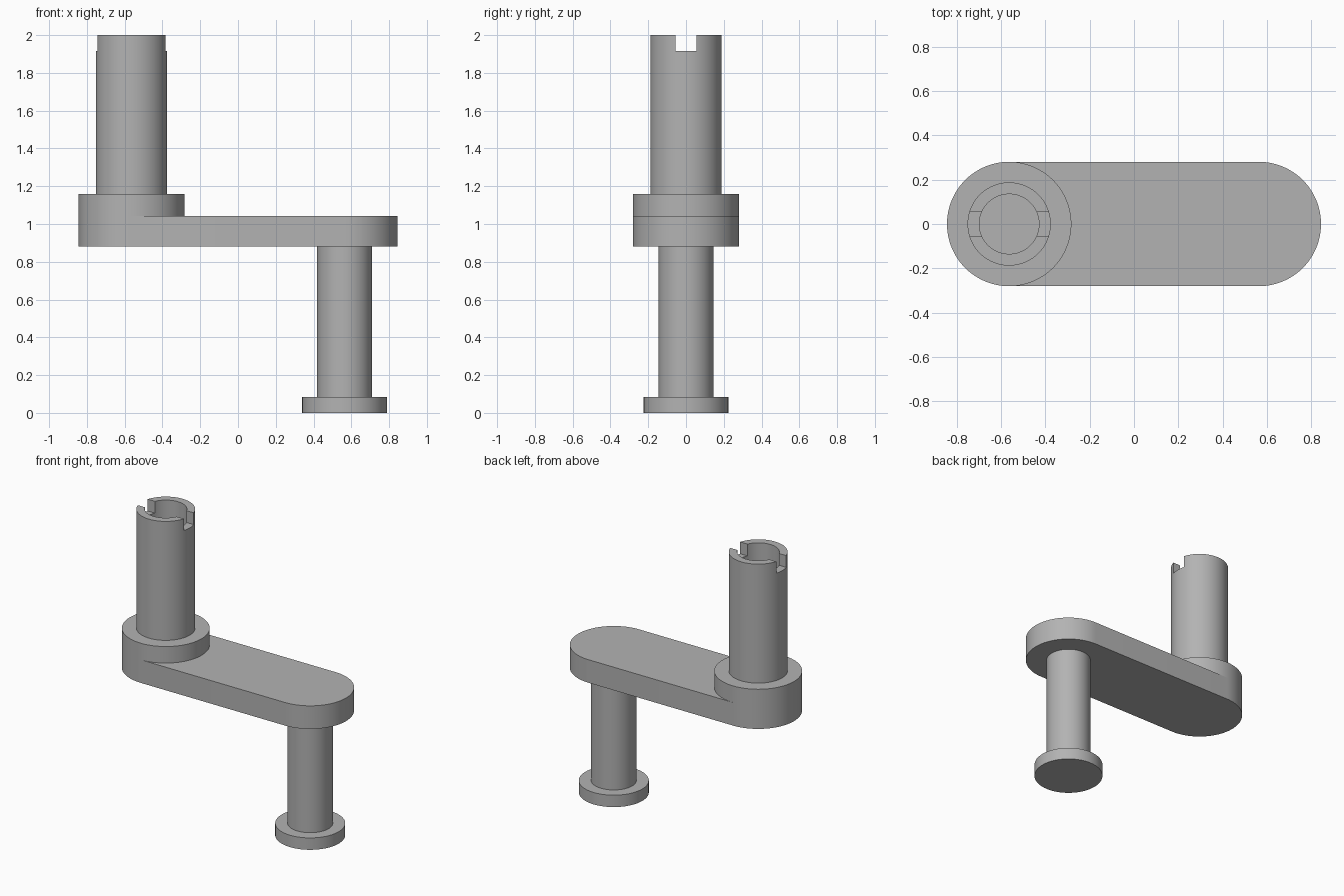
import bpy, bmesh, math
from mathutils import Matrix, Vector

cube = bpy.data.objects.get("Cube")
if cube:
    bpy.data.objects.remove(cube, do_unlink=True)

GREY = (0.45, 0.45, 0.45, 1.0)
mat = bpy.data.materials.new("plain grey")
mat.use_nodes = True
mat.diffuse_color = GREY
mat.node_tree.nodes["Principled BSDF"].inputs["Base Color"].default_value = GREY

PIVOT = 0.564       # distance of each post axis from the centre
ARM_R = 0.281
ARM_Z = (0.88, 1.043)
SEGMENTS = 96


def make_object(name, bm, x=0.0):
    bmesh.ops.recalc_face_normals(bm, faces=bm.faces)
    mesh = bpy.data.meshes.new(name)
    bm.to_mesh(mesh)
    bm.free()
    mesh.materials.append(mat)
    obj = bpy.data.objects.new(name, mesh)
    obj.location.x = x
    bpy.context.collection.objects.link(obj)
    return obj


def lathe(name, profile, x):
    """Closed solid of revolution; the profile starts and ends on the axis."""
    bm = bmesh.new()
    verts = [bm.verts.new((r, 0, z)) for r, z in profile]
    edges = [bm.edges.new(pair) for pair in zip(verts, verts[1:])]
    bmesh.ops.spin(bm, geom=verts + edges, cent=(0, 0, 0), axis=(0, 0, 1),
                   angle=math.tau, steps=SEGMENTS, use_duplicate=False)
    bmesh.ops.remove_doubles(bm, verts=bm.verts, dist=0.0001)
    return make_object(name, bm, x)


def smooth(obj):
    bpy.ops.object.select_all(action='DESELECT')
    obj.select_set(True)
    bpy.context.view_layer.objects.active = obj
    bpy.ops.object.shade_smooth_by_angle(angle=math.radians(30))


# Crank arm: a flat slab with rounded ends
bm = bmesh.new()
outline = []
half = SEGMENTS // 2
for side in (1, -1):
    for i in range(half + 1):
        a = side * math.pi / 2 - math.pi / 2 * (1 + side) + math.pi * i / half
        if side < 0:
            a += math.pi
        outline.append(bm.verts.new((side * PIVOT + ARM_R * math.cos(a),
                                     ARM_R * math.sin(a), ARM_Z[0])))
base = bm.faces.new(outline)
top = bmesh.ops.extrude_face_region(bm, geom=[base], use_keep_orig=True)
bmesh.ops.translate(bm, vec=(0, 0, ARM_Z[1] - ARM_Z[0]),
                    verts=[g for g in top["geom"] if isinstance(g, bmesh.types.BMVert)])
arm = make_object("crank_arm", bm)

# Upper post: round boss, shaft and hollow tip
upper = lathe("slotted_post", [
    (0, ARM_Z[1]), (ARM_R, ARM_Z[1]), (ARM_R, 1.16), (0.188, 1.16),
    (0.188, 2.0), (0.135, 2.0), (0.135, 1.16), (0, 1.16)], -PIVOT)

# Slot across the tip of the post
bm = bmesh.new()
bmesh.ops.create_cube(bm, size=1, matrix=Matrix.LocRotScale(
    Vector((0, 0, 2.017)), None, Vector((0.6, 0.11, 0.2))))
cutter = make_object("slot_cutter", bm, -PIVOT)
cutter.hide_render = True
cut = upper.modifiers.new("slot", 'BOOLEAN')
cut.operation = 'DIFFERENCE'
cut.solver = 'EXACT'
cut.object = cutter
bpy.context.view_layer.objects.active = upper
bpy.ops.object.modifier_apply(modifier=cut.name)
bpy.data.objects.remove(cutter, do_unlink=True)

# Lower pin with a flanged foot
lower = lathe("flanged_pin", [
    (0, 0), (0.224, 0), (0.224, 0.084), (0.145, 0.084),
    (0.145, ARM_Z[0]), (0, ARM_Z[0])], PIVOT)

for part in (arm, upper, lower):
    smooth(part)
